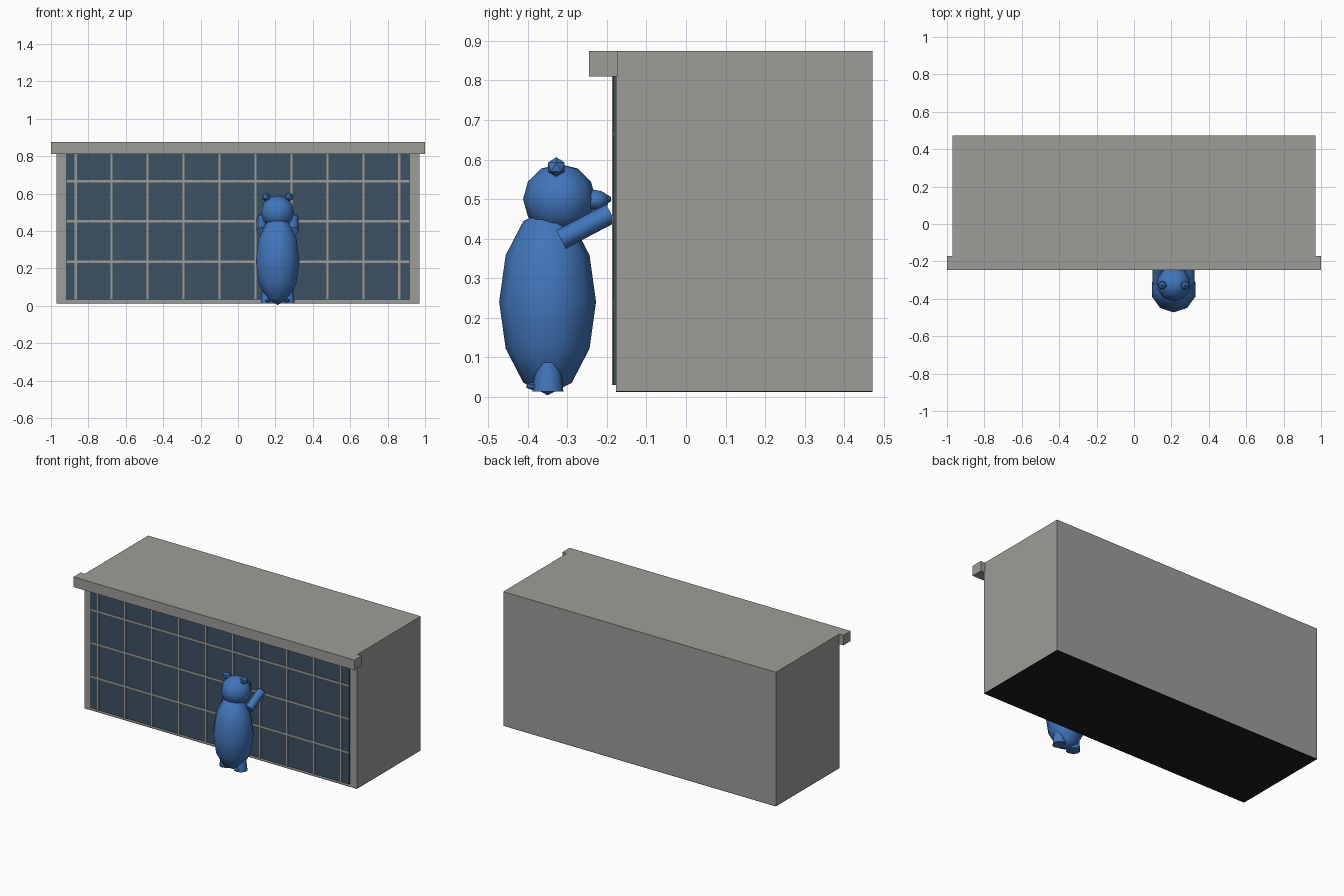
import bpy, bmesh
from mathutils import Vector, Matrix

if "Cube" in bpy.data.objects:
    bpy.data.objects.remove(bpy.data.objects["Cube"])


def material(name, r, g, b):
    m = bpy.data.materials.new(name)
    m.diffuse_color = (r, g, b, 1)
    m.use_nodes = True
    m.node_tree.nodes["Principled BSDF"].inputs["Base Color"].default_value = m.diffuse_color
    return m


STONE = material("grey stone", 0.34, 0.335, 0.315)
GLASS = material("dark glass", 0.046, 0.085, 0.125)
BLUE = material("bright blue", 0.054, 0.18, 0.50)
BASE = material("black underside", 0.012, 0.012, 0.012)


def finish(name, bm, mat, smooth=None):
    me = bpy.data.meshes.new(name)
    bm.to_mesh(me)
    bm.free()
    ob = bpy.data.objects.new(name, me)
    bpy.context.collection.objects.link(ob)
    me.materials.append(mat)
    if smooth:
        bpy.ops.object.select_all(action='DESELECT')
        ob.select_set(True)
        bpy.context.view_layer.objects.active = ob
        bpy.ops.object.shade_smooth_by_angle(angle=smooth)
    return ob


def add_box(bm, x0, x1, y0, y1, z0, z1):
    mid = Vector((x0 + x1, y0 + y1, z0 + z1)) / 2
    size = Matrix.Diagonal((x1 - x0, y1 - y0, z1 - z0, 1))
    bmesh.ops.create_cube(bm, size=1, matrix=Matrix.Translation(mid) @ size)


def box(name, mat, *dims):
    bm = bmesh.new()
    add_box(bm, *dims)
    return finish(name, bm, mat)


def ball(name, loc, radii):
    bm = bmesh.new()
    bmesh.ops.create_uvsphere(bm, u_segments=10, v_segments=6, radius=1,
                              matrix=Matrix.Translation(loc) @ Matrix.Diagonal((*radii, 1)))
    return finish(name, bm, BLUE, 1.2)


def small_ball(name, loc, radii):
    bm = bmesh.new()
    bmesh.ops.create_icosphere(bm, subdivisions=1, radius=1,
                               matrix=Matrix.Translation(loc) @ Matrix.Diagonal((*radii, 1)))
    return finish(name, bm, BLUE)


def limb(name, a, b, r1, r2, sides):
    a, b = Vector(a), Vector(b)
    bm = bmesh.new()
    turn = (b - a).to_track_quat('Z', 'Y').to_matrix().to_4x4()
    bmesh.ops.create_cone(bm, cap_ends=True, segments=sides, radius1=r1, radius2=r2,
                          depth=(b - a).length,
                          matrix=Matrix.Translation((a + b) / 2) @ turn)
    return finish(name, bm, BLUE, 0.9)


# Building block, black underside and overhanging front cornice
box("building", STONE, -0.97, 0.97, -0.177, 0.472, 0.015, 0.875)
box("building_underside", BASE, -0.97, 0.97, -0.177, 0.472, 0.012, 0.015)
box("cornice", STONE, -1.0, 1.0, -0.245, -0.172, 0.81, 0.875)

# Glass front with grid of bars
box("glass_front", GLASS, -0.92, 0.92, -0.184, -0.177, 0.03, 0.812)
bm = bmesh.new()
for i in range(10):
    x = -0.868 + i * 0.1923
    add_box(bm, x - 0.006, x + 0.006, -0.187, -0.18, 0.03, 0.812)
for z in (0.235, 0.452, 0.665):
    add_box(bm, -0.92, 0.92, -0.187, -0.18, z - 0.006, z + 0.006)
finish("window_bars", bm, STONE)

# Bear standing against the glass
CX = 0.212
ball("bear_body", (CX, -0.35, 0.24), (0.1225, 0.1225, 0.236))
ball("bear_head", (CX, -0.32, 0.50), (0.092, 0.092, 0.089))
ball("bear_snout", (CX, -0.23, 0.497), (0.038, 0.036, 0.026))
small_ball("bear_nose", (CX, -0.20, 0.50), (0.013, 0.012, 0.012))
for s, side in ((-1, "left"), (1, "right")):
    small_ball("bear_ear_" + side, (CX + s * 0.061, -0.328, 0.581), (0.025, 0.025, 0.025))
    limb("bear_arm_" + side, (CX + s * 0.086, -0.316, 0.398),
         (CX + s * 0.086, -0.190, 0.464), 0.026, 0.026, 8)
    limb("bear_leg_" + side, (CX + s * 0.054, -0.349, 0.013),
         (CX + s * 0.054, -0.349, 0.097), 0.039, 0.030, 10)
    small_ball("bear_foot_" + side, (CX + s * 0.05, -0.388, 0.027), (0.018, 0.018, 0.010))
